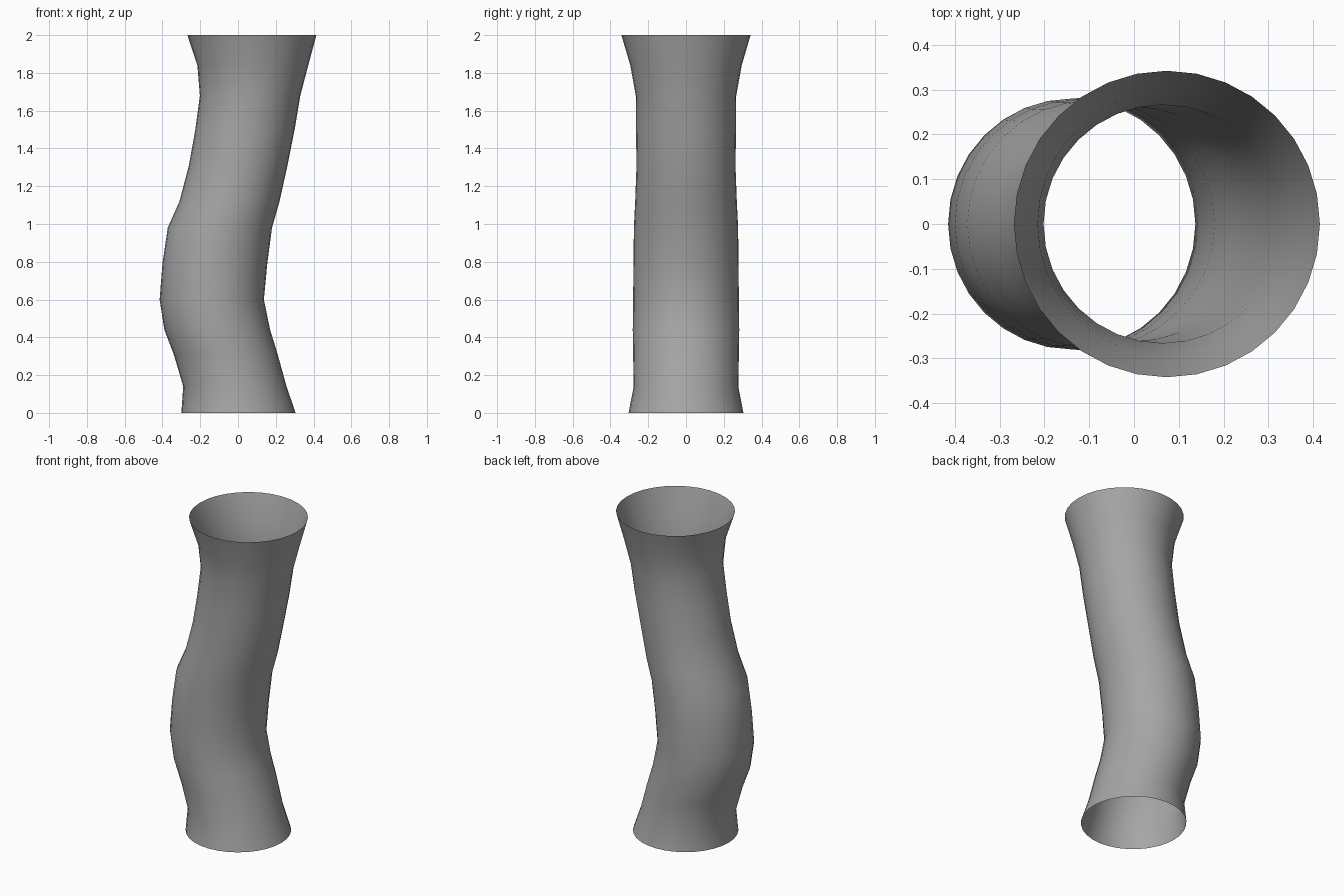
import bpy, bmesh, math

cube = bpy.data.objects.get("Cube")
if cube:
    bpy.data.objects.remove(cube)

# Plain grey material
grey = bpy.data.materials.new("grey")
grey.use_nodes = True
colour = (0.38, 0.38, 0.38, 1)
grey.diffuse_color = colour
grey.node_tree.nodes["Principled BSDF"].inputs["Base Color"].default_value = colour

# Cross-sections up the bent pipe: height, left edge, right edge, half depth
SECTIONS = [
    (0.00, -0.30, 0.305, 0.304),
    (0.14, -0.29, 0.257, 0.277),
    (0.31, -0.34, 0.21, 0.28),
    (0.44, -0.39, 0.17, 0.282),
    (0.60, -0.415, 0.137, 0.28),
    (0.79, -0.40, 0.155, 0.278),
    (0.98, -0.372, 0.18, 0.276),
    (1.12, -0.31, 0.22, 0.269),
    (1.31, -0.26, 0.262, 0.262),
    (1.50, -0.226, 0.30, 0.265),
    (1.68, -0.202, 0.33, 0.266),
    (1.84, -0.215, 0.372, 0.295),
    (2.00, -0.268, 0.415, 0.342),
]
SIDES = 32

# Open pipe wall lofted through the sections
bm = bmesh.new()
rings = []
for z, left, right, depth in SECTIONS:
    middle, width = (left + right) / 2, (right - left) / 2
    angles = [math.tau * i / SIDES for i in range(SIDES)]
    rings.append([bm.verts.new((middle + width * math.cos(a), depth * math.sin(a), z))
                  for a in angles])
for low, high in zip(rings, rings[1:]):
    for i in range(SIDES):
        j = (i + 1) % SIDES
        bm.faces.new((low[i], low[j], high[j], high[i])).smooth = True

mesh = bpy.data.meshes.new("bent_pipe")
bm.to_mesh(mesh)
bm.free()
mesh.materials.append(grey)
pipe = bpy.data.objects.new("bent_pipe", mesh)
bpy.context.collection.objects.link(pipe)
